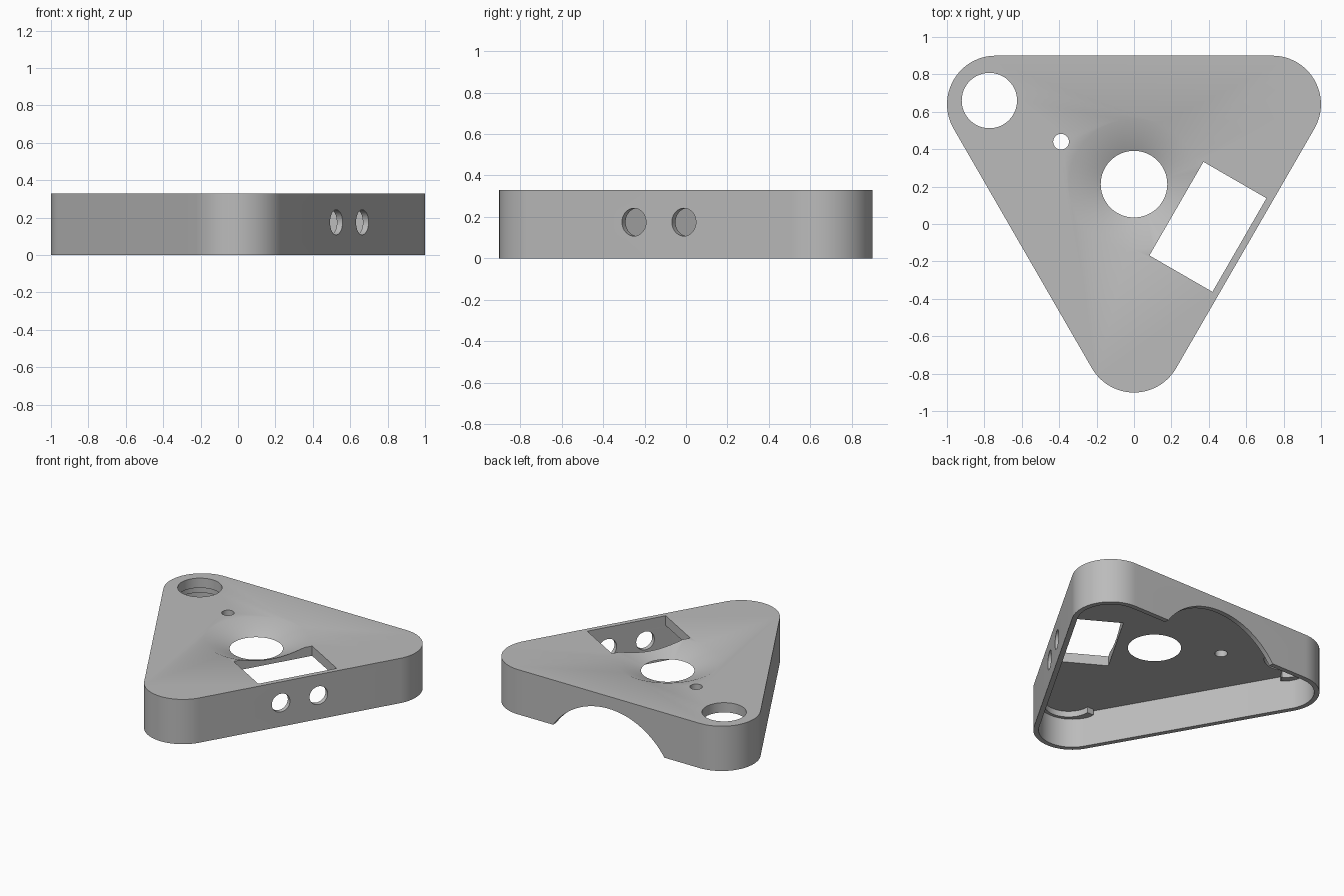
import bpy, bmesh, math
from mathutils import Matrix, Vector

if "Cube" in bpy.data.objects:
    bpy.data.objects.remove(bpy.data.objects["Cube"])

HEIGHT, CEILING = 0.33, 0.258
CENTRE = Vector((0, 0.213))
CORNER_DIST = 0.854            # centre of plate to centre of each rounded corner
CORNER_ANGLES = [math.radians(a) for a in (30, 150, 270)]
SIDE = math.radians(-30)       # direction the window side faces

grey = bpy.data.materials.new("plain grey")
grey.use_nodes = True
grey.diffuse_color = (0.5, 0.5, 0.5, 1)
grey.node_tree.nodes["Principled BSDF"].inputs["Base Color"].default_value = (0.5, 0.5, 0.5, 1)


def polar(dist, angle):
    return Vector((math.cos(angle), math.sin(angle))) * dist


def arc(centre, radius, start, end, steps):
    return [centre + polar(radius, start + (end - start) * i / steps) for i in range(steps + 1)]


def finish(name, bm):
    bmesh.ops.recalc_face_normals(bm, faces=bm.faces)
    mesh = bpy.data.meshes.new(name)
    bm.to_mesh(mesh)
    bm.free()
    mesh.materials.append(grey)
    obj = bpy.data.objects.new(name, mesh)
    bpy.context.collection.objects.link(obj)
    return obj


def prism(name, outline, low, high):
    bm = bmesh.new()
    face = bm.faces.new([bm.verts.new((p.x, p.y, low)) for p in outline])
    top = bmesh.ops.extrude_face_region(bm, geom=[face])["geom"]
    verts = [v for v in top if isinstance(v, bmesh.types.BMVert)]
    bmesh.ops.translate(bm, verts=verts, vec=(0, 0, high - low))
    return finish(name, bm)


def cone(name, matrix, r1, r2, depth, segments=64):
    bm = bmesh.new()
    bmesh.ops.create_cone(bm, cap_ends=True, segments=segments, radius1=r1, radius2=r2,
                          depth=depth, matrix=matrix)
    return finish(name, bm)


def rounded_triangle(radius):
    points = []
    for a in CORNER_ANGLES:
        points += arc(CENTRE + polar(CORNER_DIST, a), radius, a - math.pi / 3, a + math.pi / 3, 24)
    return points


def drill(point, radius):
    return cone("drill", Matrix.Translation((point.x, point.y, 0.3)), radius, radius, 0.5)


def activate(obj):
    bpy.ops.object.select_all(action="DESELECT")
    obj.select_set(True)
    bpy.context.view_layer.objects.active = obj


def cut(body, cutter):
    cutter.hide_render = True
    mod = body.modifiers.new("cut", "BOOLEAN")
    mod.operation, mod.solver, mod.object = "DIFFERENCE", "EXACT", cutter
    activate(body)
    bpy.ops.object.modifier_apply(modifier=mod.name)
    bpy.data.objects.remove(cutter)


# Hollow rounded triangular housing, open underneath
housing = prism("housing", rounded_triangle(0.26), 0, HEIGHT)
cut(housing, prism("cavity", rounded_triangle(0.225), -0.1, CEILING))

# Central hole with its wide conical dish
slope = (0.35 - 0.178) / (HEIGHT - CEILING)
dish_top = HEIGHT + 0.02
cut(housing, cone("dish", Matrix.Translation((*CENTRE, (CEILING + dish_top) / 2)),
                  0.178, 0.178 + slope * (dish_top - CEILING), dish_top - CEILING))
cut(housing, drill(CENTRE, 0.177))

# Corner hole and small pin hole
cut(housing, drill(Vector((-0.773, 0.66)), 0.148))
cut(housing, drill(Vector((-0.39, 0.44)), 0.042))

# Rectangular window beside the window side
out, along = polar(1, SIDE), polar(1, SIDE + math.pi / 2)
window = [CENTRE + out * d + along * t
          for d, t in ((0.262, -0.289), (0.651, -0.289), (0.651, 0.289), (0.262, 0.289))]
cut(housing, prism("window", window, 0.2, 0.5))

# Pair of round ports through the window side
for t in (-0.139, 0.139):
    p = CENTRE + out * 0.67 + along * t
    turn = Matrix.Rotation(SIDE, 4, "Z") @ Matrix.Rotation(math.pi / 2, 4, "Y")
    cut(housing, cone("port", Matrix.Translation((p.x, p.y, 0.175)) @ turn, 0.067, 0.067, 0.15))

# Shallow arch through the back wall
cut(housing, cone("arch", Matrix.Translation((0, 0.9, -0.311)) @ Matrix.Rotation(math.pi / 2, 4, "X"),
                  0.55, 0.55, 0.2, 128))

# Half-ring lips that frame the round pocket in each corner
parts = [housing]
for name, a in zip(("left_back", "right_back", "front"), CORNER_ANGLES):
    c = CENTRE + polar(CORNER_DIST + 0.038, a)
    ring = arc(c, 0.165, a - math.pi / 2, a + math.pi / 2, 24)
    ring += arc(c, 0.215, a + math.pi / 2, a - math.pi / 2, 24)
    parts.append(prism(name + "_pocket_lip", ring, 0.215, CEILING + 0.01))

for part in parts:
    activate(part)
    bpy.ops.object.shade_smooth_by_angle(angle=math.radians(30))
